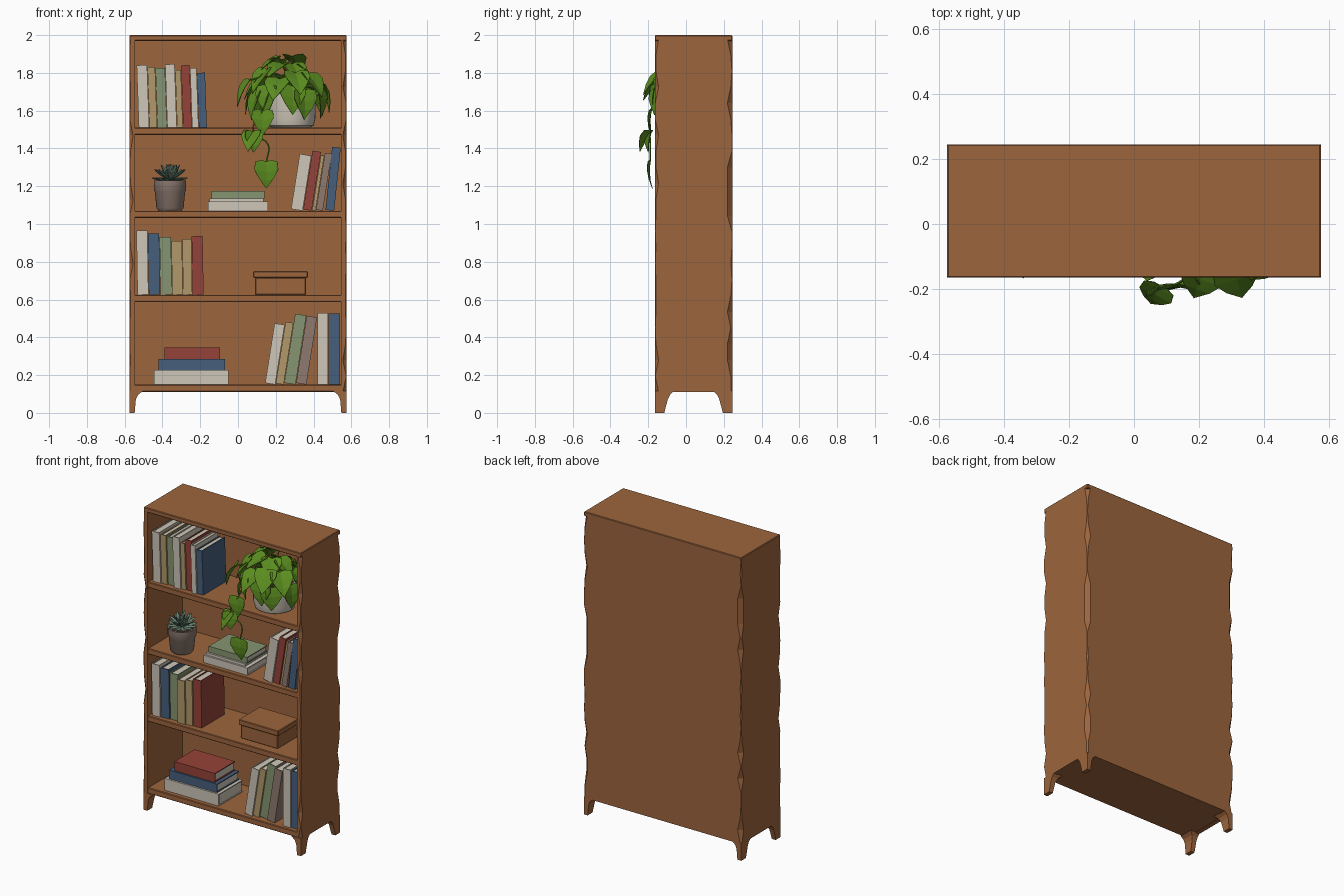
import bpy, bmesh, math, random
from mathutils import Matrix, Vector

random.seed(4)
if "Cube" in bpy.data.objects:
    bpy.data.objects.remove(bpy.data.objects["Cube"])

COLOURS = {
    "wood": (.335, .13, .047), "cream": (.62, .57, .48), "tan": (.44, .32, .15),
    "sage": (.235, .30, .165), "blue": (.062, .115, .20), "red": (.30, .055, .04),
    "leaf": (.105, .265, .014), "clay": (.27, .195, .16),
    "succulent": (.14, .23, .17), "soil": (.05, .025, .014)}
MATS = {}
for name, rgb in COLOURS.items():
    m = bpy.data.materials.new(name)
    m.use_nodes = True
    m.diffuse_color = (*rgb, 1)
    bsdf = m.node_tree.nodes["Principled BSDF"]
    bsdf.inputs["Base Color"].default_value = (*rgb, 1)
    bsdf.inputs["Roughness"].default_value = .8
    MATS[name] = m


def finish(bm, name, *colours, smooth=False, bevel=0):
    bmesh.ops.recalc_face_normals(bm, faces=bm.faces)
    mesh = bpy.data.meshes.new(name)
    bm.to_mesh(mesh)
    bm.free()
    for c in colours:
        mesh.materials.append(MATS[c])
    ob = bpy.data.objects.new(name, mesh)
    bpy.context.collection.objects.link(ob)
    if bevel:
        mod = ob.modifiers.new("Bevel", "BEVEL")
        mod.width = bevel
        mod.segments = 1
    if smooth:
        bpy.ops.object.select_all(action="DESELECT")
        ob.select_set(True)
        bpy.context.view_layer.objects.active = ob
        bpy.ops.object.shade_smooth_by_angle(angle=math.radians(40))
    return ob


def box(bm, lo, hi, index=0):
    lo, hi = Vector(lo), Vector(hi)
    mat = Matrix.Translation((lo + hi) / 2) @ Matrix.Diagonal((*(hi - lo), 1))
    verts = bmesh.ops.create_cube(bm, size=1, matrix=mat)["verts"]
    for f in {f for v in verts for f in v.link_faces}:
        f.material_index = index
    return verts


def block(name, colour, lo, hi, bevel=.004):
    bm = bmesh.new()
    box(bm, lo, hi)
    return finish(bm, name, colour, bevel=bevel)


def loft(bm, rings):
    """Skin a list of closed rings and cap both ends."""
    rings = [[bm.verts.new(p) for p in ring] for ring in rings]
    for a, b in zip(rings, rings[1:]):
        for i in range(len(a)):
            j = (i + 1) % len(a)
            bm.faces.new((a[i], a[j], b[j], b[i]))
    bm.faces.new(rings[0])
    bm.faces.new(rings[-1])


# Bookcase carcass
W, FRONT, REAR, INNER = .575, -.165, .245, .545
block("back_panel", "wood", (-INNER, .2, .11), (INNER, REAR, 1.99), 0)
block("top_board", "wood", (-W, FRONT, 1.97), (W, REAR, 2))
for label, top in (("bottom", .15), ("lower", .625), ("middle", 1.07), ("upper", 1.51)):
    block(label + "_shelf", "wood", (-INNER - .01, FRONT + .006, top - .038), (INNER + .01, .21, top))

# Side panels with irregularly worn corners
for side, label in ((-1, "right"), (1, "left")):
    bm = bmesh.new()
    rings = []
    levels = 22
    for i in range(levels + 1):
        z = .11 + 1.87 * i / levels
        f, r = random.choice((.002, .006, .02)), random.choice((.002, .008, .026))
        rings.append([(side * x, y, z) for x, y in (
            (INNER, FRONT), (W - f, FRONT), (W, FRONT + f), (W, REAR - r), (W - r, REAR), (INNER, REAR))])
    loft(bm, rings)
    finish(bm, label + "_side_panel", "wood")
    # Tapered legs flaring into the carcass
    for y0, inward, end in ((FRONT, 1, "front"), (REAR, -1, "rear")):
        bm = bmesh.new()
        loft(bm, [[(side * x, y, z) for x, y in (
            (W, y0), (W - wx, y0), (W - wx, y0 + inward * wy), (W, y0 + inward * wy))]
            for z, wx, wy in ((0, .028, .05), (.07, .034, .068), (.095, .045, .08), (.115, .07, .1))])
        finish(bm, f"{label}_{end}_leg", "wood")


# Books: boards and spine around an inset page block
def book(name, colour, t, h, d, matrix):
    bm = bmesh.new()
    c = .006
    box(bm, (0, 0, 0), (c, d, h))
    box(bm, (t - c, 0, 0), (t, d, h))
    box(bm, (c, 0, 0), (t - c, c, h))
    box(bm, (c, c, c), (t - c, d - c, h - c), 1)
    bm.transform(matrix)
    finish(bm, name, colour, "cream")


def book_row(label, x, z, lean, books, gap=.002):
    a = math.radians(lean)
    for i, (colour, t, h) in enumerate(books):
        pivot = t if lean > 0 else 0
        y = -.135 + .008 * (i % 3)
        m = (Matrix.Translation((x + pivot, y, z)) @ Matrix.Rotation(a, 4, "Y")
             @ Matrix.Translation((-pivot, 0, 0)))
        book(f"{label}_book_{i + 1}", colour, t, h, .24, m)
        x += t / math.cos(a) + gap


def book_stack(label, z, books):
    for i, (colour, x0, x1, t) in enumerate(books):
        m = Matrix.Translation((x0, -.13 + .012 * i, z + t)) @ Matrix.Rotation(math.pi / 2, 4, "Y")
        book(f"{label}_book_{i + 1}", colour, t, x1 - x0, .25 - .02 * i, m)
        z += t


book_row("upper_row", -.525, 1.51, -2, [
    ("cream", .055, .33), ("tan", .04, .32), ("sage", .05, .315), ("cream", .05, .335),
    ("tan", .03, .305), ("red", .045, .33), ("cream", .034, .315), ("blue", .042, .29)])
book_row("middle_row", .28, 1.07, 9, [
    ("cream", .062, .295), ("red", .045, .315), ("tan", .018, .295), ("clay", .036, .305)])
book_row("middle_end", .463, 1.07, 6, [("blue", .046, .335)])
book_row("lower_row", -.532, .625, -1, [
    ("cream", .058, .34), ("blue", .06, .325), ("sage", .06, .305),
    ("tan", .056, .285), ("tan", .048, .295), ("red", .058, .31)])
book_row("bottom_row", .143, .15, 9, [
    ("cream", .054, .32), ("tan", .042, .33), ("sage", .06, .37), ("clay", .055, .36)])
book_row("bottom_end", .422, .15, 0, [("cream", .055, .38), ("blue", .06, .375)])
book_stack("middle_stack", 1.07, [
    ("cream", -.16, .16, .048), ("cream", -.15, .135, .016), ("sage", -.14, .14, .04)])
book_stack("bottom_stack", .15, [
    ("cream", -.445, -.05, .078), ("blue", -.42, -.07, .057), ("red", -.39, -.095, .06)])

# Wooden storage box with a lid
block("storage_box", "wood", (.09, -.1, .625), (.36, .1, .715))
block("storage_box_lid", "wood", (.08, -.11, .715), (.37, .11, .75))


# Pots
def lathe(name, colour, centre, profile, sides=32):
    bm = bmesh.new()
    cx, cy, cz = centre
    loft(bm, [[(cx + r * math.cos(k * math.tau / sides), cy + r * math.sin(k * math.tau / sides), cz + z)
               for k in range(sides)] for r, z in profile])
    return finish(bm, name, colour, smooth=True)


PLANT = Vector((.28, -.015, 1.51))
SUCC = Vector((-.36, -.07, 1.07))
lathe("plant_pot", "cream", PLANT, [
    (.1, 0), (.12, .012), (.13, .05), (.132, .18), (.118, .18), (.116, .14)])
lathe("plant_soil", "soil", PLANT, [(.117, .14), (.117, .155)])
lathe("succulent_pot", "clay", SUCC, [
    (.06, 0), (.072, .015), (.08, .1), (.086, .11), (.086, .16), (.074, .16), (.07, .13)])
lathe("succulent_soil", "soil", SUCC, [(.073, .13), (.073, .145)])


def frame(base, azimuth, pitch):
    """Matrix with Y along the leaf, drooping by pitch, and Z as its upper face."""
    out = Vector((math.cos(azimuth), math.sin(azimuth), 0))
    up = Vector((0, 0, 1))
    d = out * math.cos(pitch) - up * math.sin(pitch)
    n = out * math.sin(pitch) + up * math.cos(pitch)
    m = Matrix((d.cross(n), d, n)).transposed().to_4x4()
    return Matrix.Translation(base) @ m


# Succulent rosette of pointed four-sided leaves
bm = bmesh.new()
for count, pitch, length in ((11, -8, .1), (10, -35, .105), (7, -58, .1), (4, -78, .09)):
    for k in range(count):
        m = frame(SUCC + Vector((0, 0, .16)), math.tau * (k + pitch / 20) / count, math.radians(pitch))
        rings = [[m @ Vector(p) for p in ((w, t * length, 0), (0, t * length, w * .45),
                                          (-w, t * length, 0), (0, t * length, -w * .45))]
                 for t, w in ((0, .006), (.55, .017), (.8, .013), (1, .001))]
        loft(bm, rings)
finish(bm, "succulent_rosette", "succulent")


# Heart-shaped leaves, folded along the midrib and curling down
def heart_leaf(bm, base, azimuth, pitch, size):
    m = frame(base, azimuth, pitch)
    rows = []
    for mid, edge, w in ((0, -.06, .18), (.15, .02, .42), (.4, .32, .45), (.7, .65, .27), (1, .98, .01)):
        rows.append([bm.verts.new(m @ (Vector((s * w, edge if s else mid, .25 * w * abs(s) - .25 * mid * mid)) * size))
                     for s in (-1, 0, 1)])
    for a, b in zip(rows, rows[1:]):
        for i in (0, 1):
            bm.faces.new((a[i], a[i + 1], b[i + 1], b[i]))


def stem(name, points, radius=.004):
    curve = bpy.data.curves.new(name, "CURVE")
    curve.dimensions = "3D"
    curve.bevel_depth = radius
    curve.bevel_resolution = 1
    curve.resolution_u = 5
    spline = curve.splines.new("BEZIER")
    spline.bezier_points.add(len(points) - 1)
    for bp, p in zip(spline.bezier_points, points):
        bp.co = p
        bp.handle_left_type = bp.handle_right_type = "AUTO"
    curve.materials.append(MATS["leaf"])
    bpy.context.collection.objects.link(bpy.data.objects.new(name, curve))


foliage = bmesh.new()
root = PLANT + Vector((0, 0, .15))
for count, reach, height, pitch, size in (
        (11, .175, .21, 62, .15), (10, .135, .285, 42, .155), (6, .05, .355, 22, .14)):
    for k in range(count):
        a = math.tau * (k + random.uniform(-.2, .2)) / count + height * 9
        base = PLANT + Vector((-.015 + reach * math.cos(a), .85 * reach * math.sin(a),
                               height + random.uniform(-.03, .025)))
        heart_leaf(foliage, base, a, math.radians(pitch + random.uniform(-12, 12)), size)
        stem("leaf_stem", [root, root.lerp(base, .5) + Vector((0, 0, .04)), base])

# Side shoot and trailing vine over the shelf edge
shoot = Vector((.06, -.1, 1.76))
heart_leaf(foliage, shoot, math.pi * 1.08, math.radians(50), .15)
stem("side_shoot", [root, Vector((.16, -.07, 1.78)), shoot])
vine = [root, Vector((.19, -.13, 1.72)), Vector((.13, -.185, 1.6)),
        Vector((.08, -.19, 1.49)), Vector((.16, -.19, 1.42)), Vector((.15, -.19, 1.33))]
stem("trailing_vine", vine)
for p, turn, pitch, size in ((vine[2], 1.5, 75, .13), (vine[3], 1.35, 45, .12),
                             (vine[3], 1.6, 70, .11), (vine[5], 1.5, 80, .14)):
    heart_leaf(foliage, p, math.pi * turn, math.radians(pitch), size)
leaves = finish(foliage, "plant_leaves", "leaf")
thick = leaves.modifiers.new("Thickness", "SOLIDIFY")
thick.thickness = .003
